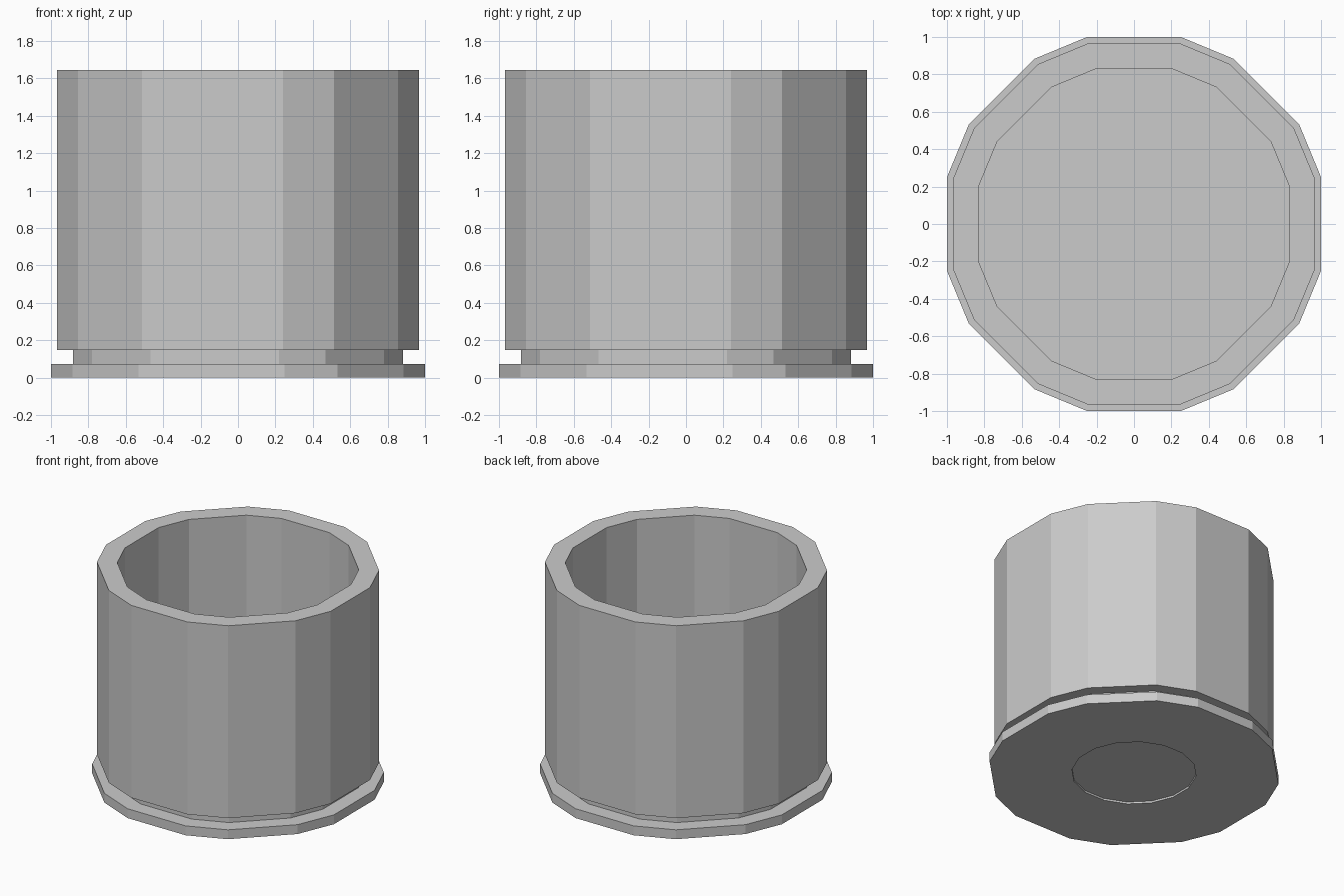
import bpy, bmesh
from math import cos, sin, radians

if "Cube" in bpy.data.objects:
    bpy.data.objects.remove(bpy.data.objects["Cube"])

R = 1.031  # corner radius when the flats sit at 1.0
# Sixteen corners: wide flats alternating with narrower bevels
CORNERS = [radians(q * 90 + a) for q in range(4) for a in (14, 31, 59, 76)]
EVEN = [radians(22.5 * i + 11.25) for i in range(16)]


def ring(bm, radius, z, angles=CORNERS):
    return [bm.verts.new((radius * cos(a), radius * sin(a), z)) for a in angles]


def bridge(bm, a, b):
    n = len(a)
    for i in range(n):
        j = (i + 1) % n
        bm.faces.new((a[i], a[j], b[j], b[i]))


# Cup: one profile from the base recess, over the rim, to the inside floor
bm = bmesh.new()
rings = [
    ring(bm, 0.44, 0.015, EVEN),   # shallow recess under the base
    ring(bm, 0.44, 0.0, EVEN),
    ring(bm, R, 0.0),              # base flange
    ring(bm, R, 0.073),
    ring(bm, R * 0.882, 0.073),    # neck groove
    ring(bm, R * 0.882, 0.148),
    ring(bm, R * 0.967, 0.148),    # outer wall
    ring(bm, R * 0.967, 1.645),
    ring(bm, R * 0.828, 1.645),    # rim and inner wall
    ring(bm, R * 0.828, 0.148),
]
for a, b in zip(rings, rings[1:]):
    bridge(bm, a, b)
bm.faces.new(rings[0])    # recess ceiling
bm.faces.new(rings[-1])   # inside floor
bmesh.ops.recalc_face_normals(bm, faces=bm.faces)

mesh = bpy.data.meshes.new("cup")
bm.to_mesh(mesh)
bm.free()
bpy.context.collection.objects.link(bpy.data.objects.new("cup", mesh))
